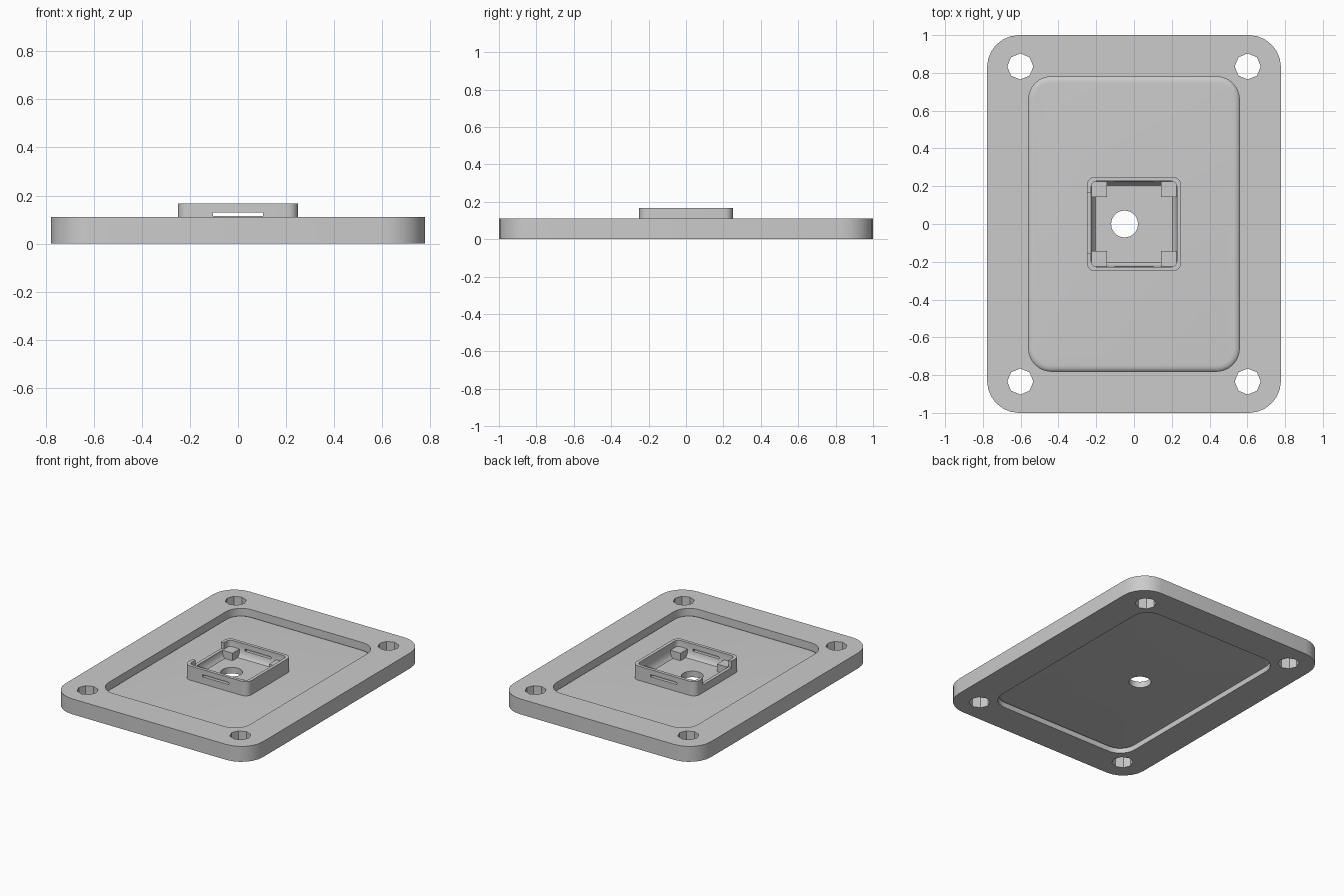
import bpy
import bmesh
import math
from mathutils import Matrix

cube = bpy.data.objects.get("Cube")
if cube:
    bpy.data.objects.remove(cube, do_unlink=True)

grey = bpy.data.materials.new("plain grey")
grey.use_nodes = True
COLOUR = (0.6, 0.6, 0.6, 1)
grey.diffuse_color = COLOUR
grey.node_tree.nodes["Principled BSDF"].inputs["Base Color"].default_value = COLOUR


def add_object(name, bm):
    bmesh.ops.recalc_face_normals(bm, faces=bm.faces)
    mesh = bpy.data.meshes.new(name)
    bm.to_mesh(mesh)
    bm.free()
    mesh.materials.append(grey)
    obj = bpy.data.objects.new(name, mesh)
    bpy.context.collection.objects.link(obj)
    return obj


def rounded_slab(name, hx, hy, radius, levels, steps=6):
    """Loft rounded rectangles; levels hold (inset, height) pairs."""
    bm = bmesh.new()
    rings = []
    for inset, z in levels:
        ring = []
        for corner, (sx, sy) in enumerate(((1, 1), (-1, 1), (-1, -1), (1, -1))):
            for k in range(steps + 1):
                a = (corner + k / steps) * math.pi / 2
                r = radius - inset
                ring.append(bm.verts.new((sx * (hx - radius) + r * math.cos(a),
                                          sy * (hy - radius) + r * math.sin(a), z)))
        rings.append(ring)
    count = len(rings[0])
    for low, high in zip(rings, rings[1:]):
        for i in range(count):
            j = (i + 1) % count
            bm.faces.new((low[i], low[j], high[j], high[i]))
    bm.faces.new(rings[0][::-1])
    bm.faces.new(rings[-1])
    return add_object(name, bm)


def cylinder(name, x, y, radius, sides):
    bm = bmesh.new()
    bmesh.ops.create_cone(bm, cap_ends=True, segments=sides, radius1=radius,
                          radius2=radius, depth=1,
                          matrix=Matrix.Translation((x, y, 0)))
    return add_object(name, bm)


def box(name, center, size):
    bm = bmesh.new()
    bmesh.ops.create_cube(bm, size=1, matrix=Matrix.Translation(center)
                          @ Matrix.Diagonal((*size, 1)))
    return add_object(name, bm)


def cut(obj, cutters):
    """Subtract each cutter, bake the result and drop the cutters."""
    for cutter in cutters:
        cutter.hide_render = True
        mod = obj.modifiers.new("cut", 'BOOLEAN')
        mod.operation = 'DIFFERENCE'
        mod.solver = 'EXACT'
        mod.object = cutter
    graph = bpy.context.evaluated_depsgraph_get()
    mesh = bpy.data.meshes.new_from_object(obj.evaluated_get(graph))
    obj.modifiers.clear()
    obj.data = mesh
    for cutter in cutters:
        bpy.data.objects.remove(cutter, do_unlink=True)


def smooth(obj):
    bpy.ops.object.select_all(action='DESELECT')
    obj.select_set(True)
    bpy.context.view_layer.objects.active = obj
    bpy.ops.object.shade_smooth_by_angle(angle=math.radians(30))


# Outer frame with a window and four octagonal mounting holes
frame = rounded_slab("outer_frame", 0.778, 1, 0.17, [(0, 0), (0, 0.11)])
window = rounded_slab("window_cutter", 0.558, 0.78, 0.12, [(0, -0.1), (0, 0.3)])
holes = [cylinder("hole_cutter", sx * 0.602, sy * 0.834, 0.069, 8)
         for sx in (-1, 1) for sy in (-1, 1)]
cut(frame, [window] + holes)

# Inner panel with rounded rim, set into the window
angles = [math.radians(a) for a in range(-90, 91, 15)]
rim = [(0.035 * (1 - math.cos(a)), 0.045 + 0.02 * math.sin(a)) for a in angles]
panel = rounded_slab("inner_panel", 0.56, 0.782, 0.12, rim)
cut(panel, [cylinder("drain_cutter", -0.05, 0, 0.071, 32)])

# Square holder: hollow, slotted front and back, notched on the right
holder = rounded_slab("holder_wall", 0.25, 0.25, 0.045, [(0, 0.05), (0, 0.166)])
cavity = rounded_slab("cavity_cutter", 0.227, 0.227, 0.03,
                      [(0.023, 0.068), (0.012, 0.08), (0.004, 0.1), (0, 0.12), (0, 0.3)])
slot = box("slot_cutter", (0, 0, 0.1225), (0.206, 0.8, 0.015))
notch = box("notch_cutter", (-0.25, 0.005, 0.165), (0.1, 0.32, 0.09))
drain = cylinder("drain_cutter", -0.05, 0, 0.071, 32)
cut(holder, [cavity, slot, notch, drain])

# Support blocks in the holder corners
for sx, side in ((-1, "right"), (1, "left")):
    for sy, end in ((-1, "front"), (1, "back")):
        box(f"support_block_{end}_{side}", (sx * 0.184, sy * 0.184, 0.092),
            (0.08, 0.08, 0.06))

for part in (frame, panel, holder):
    smooth(part)
